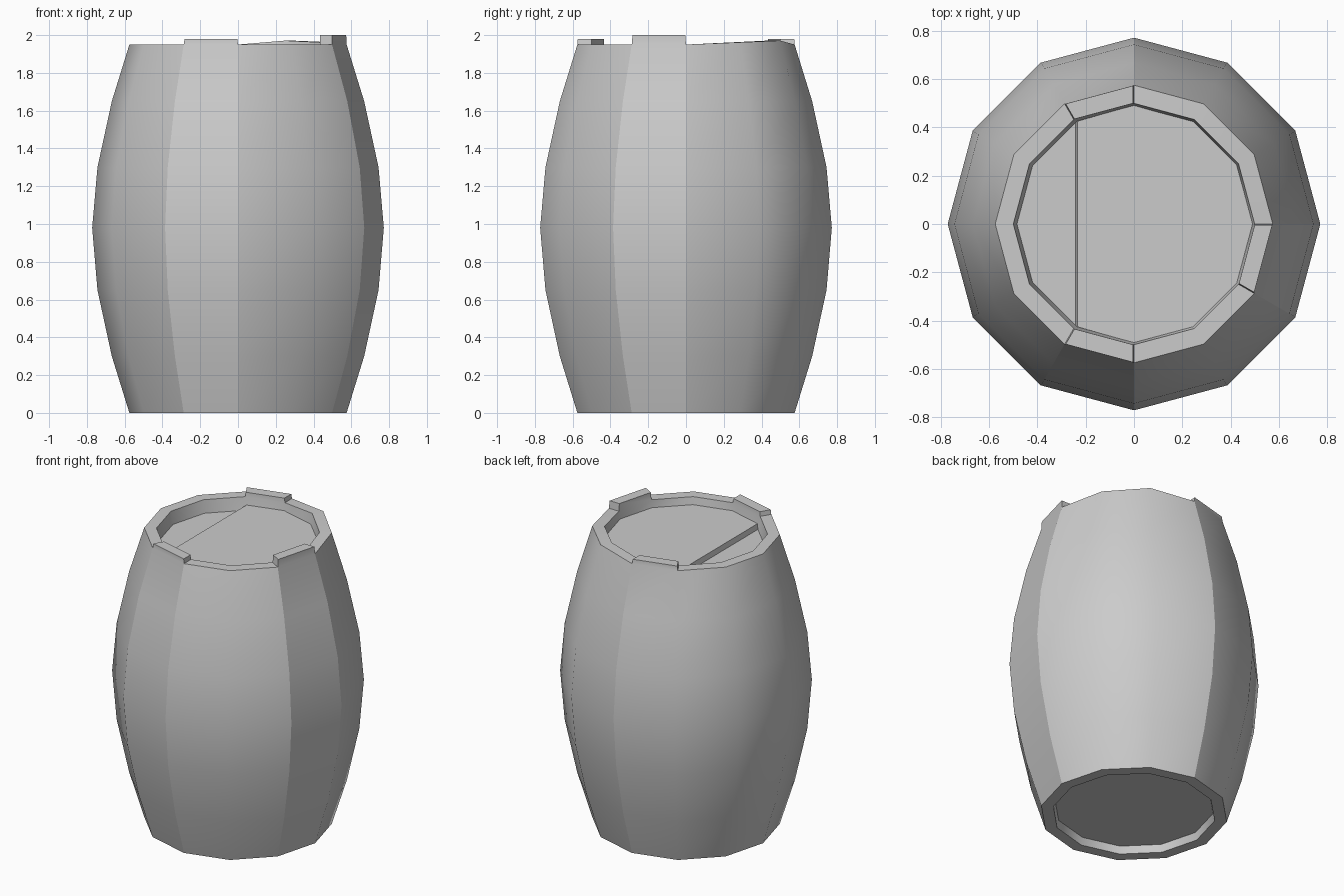
import bpy, bmesh
from math import sin, cos, radians

if "Cube" in bpy.data.objects:
    bpy.data.objects.remove(bpy.data.objects["Cube"])

N = 12  # staves


def polar(r, deg, z):
    return (r * cos(radians(deg)), r * sin(radians(deg)), z)


def finish(bm, name):
    bmesh.ops.recalc_face_normals(bm, faces=bm.faces)
    mesh = bpy.data.meshes.new(name)
    bm.to_mesh(mesh)
    bm.free()
    obj = bpy.data.objects.new(name, mesh)
    bpy.context.collection.objects.link(obj)
    return obj


# Barrel shell: bottom recess, bulging outside, rim, inner wall down to the low board
profile = [(0.49, 0.05), (0.5, 0), (0.575, 0), (0.668, 0.3), (0.744, 0.65),
           (0.772, 0.98), (0.744, 1.3), (0.668, 1.65), (0.575, 1.95),
           (0.5, 1.95), (0.485, 1.865)]
rim_lift = {1: 0.012, 2: 0.021}  # slightly uneven rim corners
bm = bmesh.new()
rings = []
for r, z in profile:
    rings.append([bm.verts.new(polar(r, 30 * i, z + (rim_lift.get(i, 0) if z == 1.95 else 0)))
                  for i in range(N)])
rim_faces = {}
for k, (a, b) in enumerate(zip(rings, rings[1:])):
    for i in range(N):
        j = (i + 1) % N
        face = bm.faces.new((a[i], a[j], b[j], b[i]))
        if k == 8:
            rim_faces[i] = face
bm.faces.new(rings[0])
bm.faces.new(rings[-1])

# Hard stave edges beside the raised staves
for i in (0, 3, 8, 9, 11):
    for a, b in zip(rings[2:8], rings[3:9]):
        bm.edges.get((a[i], b[i])).smooth = False

# Staves that stick up above the rim
for i, top in {3: 1.98, 8: 1.98, 11: 2.0}.items():
    new = bmesh.ops.extrude_discrete_faces(bm, faces=[rim_faces[i]])["faces"][0]
    mid = new.calc_center_median()
    for v in new.verts:
        v.co.x += (mid.x - v.co.x) * 0.03
        v.co.y += (mid.y - v.co.y) * 0.03
        v.co.z = top
barrel = finish(bm, "barrel_staves")
bpy.context.view_layer.objects.active = barrel
barrel.select_set(True)
bpy.ops.object.shade_smooth_by_angle(angle=radians(31))

# Main lid board, standing a step above the board on the left
bm = bmesh.new()
low = [bm.verts.new(polar(0.485, d, 1.86)) for d in range(-120, 121, 30)]
high = [bm.verts.new(polar(0.492, d, 1.9)) for d in range(-120, 121, 30)]
for v in (high[0], high[-1]):
    v.co.x = -0.235
bm.faces.new(low)
bm.faces.new(high)
for i in range(len(low)):
    j = (i + 1) % len(low)
    bm.faces.new((low[i], low[j], high[j], high[i]))
finish(bm, "lid_board")
